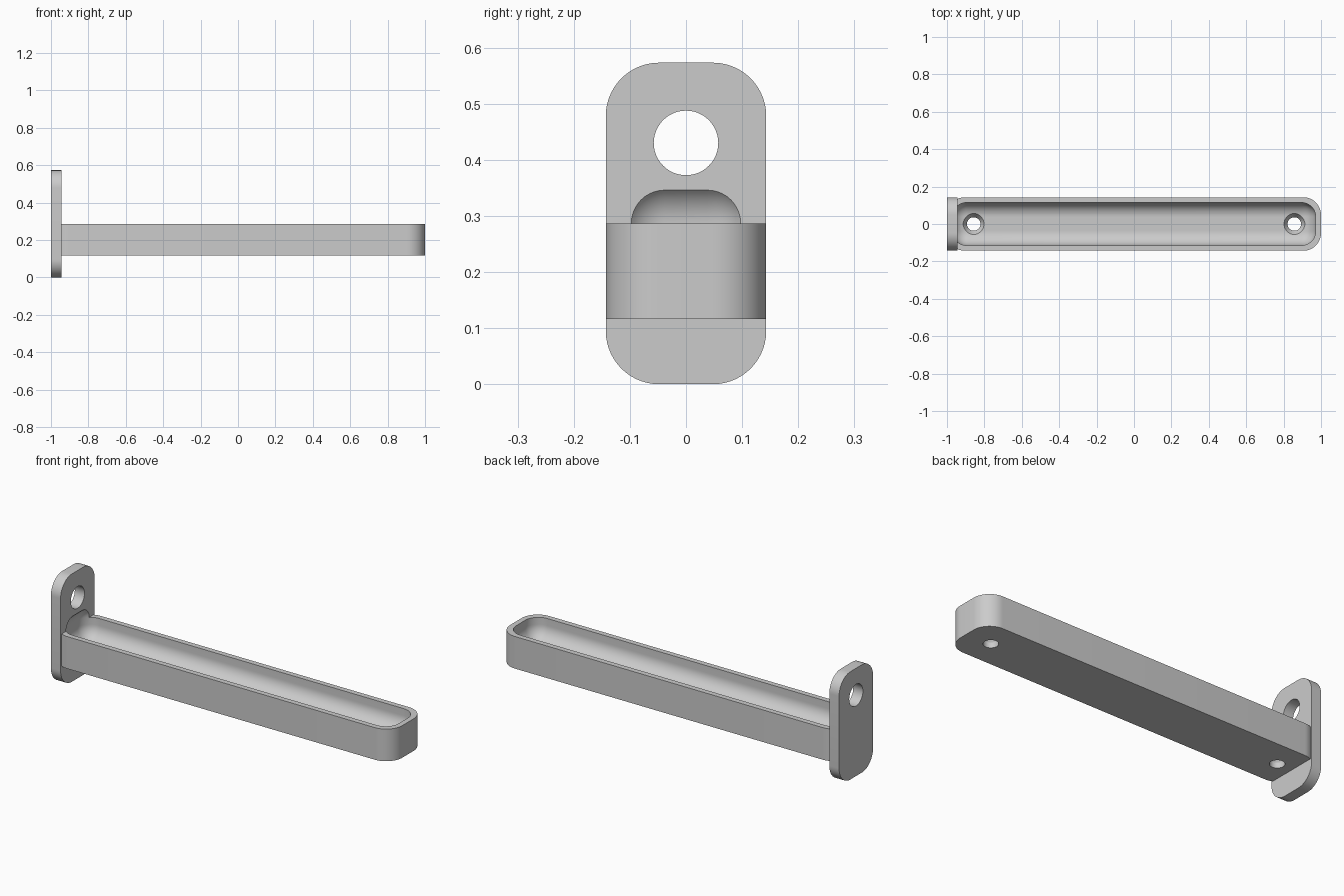
import bpy
import bmesh
from math import radians, sin, cos
from mathutils import Matrix, Vector

cube = bpy.data.objects.get("Cube")
if cube:
    bpy.data.objects.remove(cube, do_unlink=True)

HALF_W = 0.143          # half width of tray and plate
CORNER = 0.095          # outer corner radius
WALL = 0.0286           # tray wall thickness
FILLET = 0.0763         # cavity fillet radius
BOTTOM, RIM = 0.116, 0.2865
FLOOR = BOTTOM + 2 * WALL
PLATE_T, PLATE_H = 0.057, 0.573

gray = bpy.data.materials.new("plain_gray")
gray.use_nodes = True
gray.diffuse_color = (0.6, 0.6, 0.6, 1)
gray.node_tree.nodes["Principled BSDF"].inputs["Base Color"].default_value = gray.diffuse_color


def make_object(name, bm):
    bmesh.ops.recalc_face_normals(bm, faces=bm.faces)
    mesh = bpy.data.meshes.new(name)
    bm.to_mesh(mesh)
    bm.free()
    mesh.materials.append(gray)
    obj = bpy.data.objects.new(name, mesh)
    bpy.context.collection.objects.link(obj)
    return obj


def rounded_prism(name, size_u, size_v, depth, matrix, steps=14):
    """Rounded rectangle in the local XY plane, extruded along local Z."""
    bm = bmesh.new()
    verts = []
    for quarter, (su, sv) in enumerate(((1, 1), (-1, 1), (-1, -1), (1, -1))):
        for i in range(steps + 1):
            a = radians(90 * (quarter + i / steps))
            verts.append(bm.verts.new((su * (size_u / 2 - CORNER) + CORNER * cos(a),
                                       sv * (size_v / 2 - CORNER) + CORNER * sin(a), 0)))
    face = bm.faces.new(verts)
    new = bmesh.ops.extrude_face_region(bm, geom=[face])["geom"]
    bmesh.ops.translate(bm, vec=(0, 0, depth),
                        verts=[g for g in new if isinstance(g, bmesh.types.BMVert)])
    bm.transform(matrix)
    return make_object(name, bm)


def round_cutter(name, r_low, r_high, depth, matrix):
    bm = bmesh.new()
    bmesh.ops.create_cone(bm, cap_ends=True, segments=48, radius1=r_low,
                          radius2=r_high, depth=depth, matrix=matrix)
    return make_object(name, bm)


def combine(target, other, operation):
    mod = target.modifiers.new(other.name, "BOOLEAN")
    mod.object = other
    mod.operation = operation
    mod.solver = "EXACT"
    bpy.context.view_layer.objects.active = target
    bpy.ops.object.modifier_apply(modifier=mod.name)
    bpy.data.objects.remove(other, do_unlink=True)


# Long tray body, its near end buried in the plate
start = -0.998
bracket = rounded_prism("tray_with_end_plate", 1 - start, 2 * HALF_W, RIM - BOTTOM,
                        Matrix.Translation(((1 + start) / 2, 0, BOTTOM)))

# Upright end plate
upright = Matrix.Translation((-1, 0, PLATE_H / 2)) @ Matrix(
    ((0, 0, 1, 0), (1, 0, 0, 0), (0, 1, 0, 0), (0, 0, 0, 1)))
plate = rounded_prism("end_plate", 2 * HALF_W, PLATE_H, PLATE_T, upright)
combine(bracket, plate, "UNION")

# Trough with every edge filleted, also scooping into the plate
top = RIM + FILLET
bm = bmesh.new()
size = Vector((2 - 2 * WALL, 2 * (HALF_W - WALL), top - FLOOR))
bmesh.ops.create_cube(bm, size=1, matrix=Matrix.Translation((0, 0, (top + FLOOR) / 2))
                      @ Matrix.Diagonal(size).to_4x4())
bmesh.ops.bevel(bm, geom=bm.edges[:], offset=FILLET, segments=14,
                profile=0.5, affect="EDGES")
combine(bracket, make_object("cavity_cutter", bm), "DIFFERENCE")

# Countersunk screw holes in the tray floor
for x in (-0.857, 0.857):
    combine(bracket, round_cutter("screw_hole", 0.036, 0.036, 0.3,
                                  Matrix.Translation((x, 0, BOTTOM))), "DIFFERENCE")
    combine(bracket, round_cutter("countersink", 0.036, 0.074, 0.057,
                                  Matrix.Translation((x, 0, FLOOR))), "DIFFERENCE")

# Hanging hole through the plate
combine(bracket, round_cutter("hanging_hole", 0.0575, 0.0575, 0.3,
                              Matrix.Translation((-1, 0, 0.43))
                              @ Matrix.Rotation(radians(90), 4, "Y")), "DIFFERENCE")

bpy.ops.object.select_all(action="DESELECT")
bracket.select_set(True)
bpy.context.view_layer.objects.active = bracket
bpy.ops.object.shade_smooth_by_angle(angle=radians(25))
